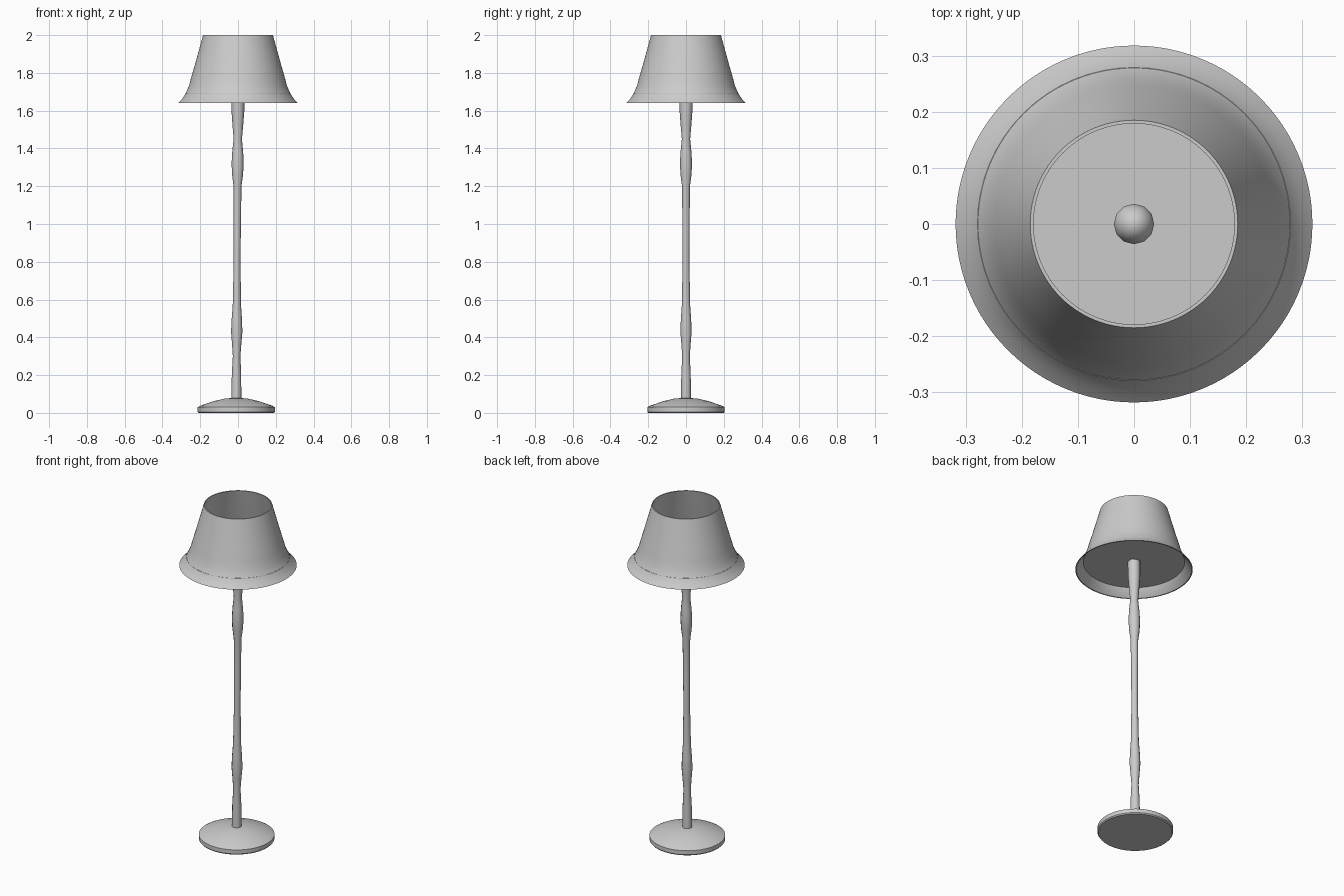
import bpy, bmesh, math

if "Cube" in bpy.data.objects:
    bpy.data.objects.remove(bpy.data.objects["Cube"])


def lathe(name, profile, sides, closed=False, angle=30, centre=lambda z: 0.0):
    """Revolve (radius, z) points around z; centre(z) gives the x offset of the axis."""
    bm = bmesh.new()
    rings = []
    for r, z in profile:
        n = 1 if r == 0 else sides
        rings.append([bm.verts.new((centre(z) + r * math.cos(2 * math.pi * i / sides),
                                    r * math.sin(2 * math.pi * i / sides), z))
                      for i in range(n)])
    pairs = list(zip(rings, rings[1:]))
    if closed:
        pairs.append((rings[-1], rings[0]))
    for a, b in pairs:
        for i in range(sides):
            j = (i + 1) % sides
            quad = [a[i % len(a)], a[j % len(a)], b[j % len(b)], b[i % len(b)]]
            bm.faces.new(list(dict.fromkeys(quad)))
    bmesh.ops.recalc_face_normals(bm, faces=bm.faces)
    mesh = bpy.data.meshes.new(name)
    bm.to_mesh(mesh)
    bm.free()
    obj = bpy.data.objects.new(name, mesh)
    bpy.context.collection.objects.link(obj)
    bpy.ops.object.select_all(action='DESELECT')
    obj.select_set(True)
    bpy.context.view_layer.objects.active = obj
    bpy.ops.object.shade_smooth_by_angle(angle=math.radians(angle))
    return obj


# The stem leans very slightly, so the foot sits just off centre
def lean(z):
    return -0.009 * (1 - z / 1.69)


# Domed foot
lathe("base", [(0, 0), (0.2, 0), (0.205, 0.006), (0.205, 0.03), (0.19, 0.038),
               (0.12, 0.062), (0.06, 0.076), (0, 0.08)], 64, centre=lambda z: -0.009)

# Turned stem
lathe("stem", [(0, 0.07), (0.026, 0.07), (0.025, 0.2), (0.02, 0.3), (0.025, 0.37),
               (0.03, 0.43), (0.027, 0.5), (0.022, 0.57), (0.018, 0.8), (0.019, 1.0),
               (0.021, 1.2), (0.029, 1.26), (0.032, 1.32), (0.029, 1.38), (0.022, 1.45),
               (0.029, 1.53), (0.034, 1.6), (0.035, 1.69), (0, 1.69)], 12, angle=40,
      centre=lean)

# Round bulb tip above the diffuser
lathe("bulb", [(0, 1.685), (0.036, 1.685), (0.036, 1.73), (0.031, 1.748),
               (0.02, 1.762), (0.007, 1.768), (0, 1.768)], 12, angle=50)

# Flat diffuser inside the shade
lathe("diffuser", [(0, 1.686), (0.279, 1.686), (0.279, 1.69), (0, 1.69)], 64)

# Flared shade with a thin wall, open top and bottom
outer = [(0.318, 1.64), (0.298, 1.66), (0.278, 1.69), (0.26, 1.73), (0.248, 1.775),
         (0.229, 1.84), (0.207, 1.92), (0.185, 2.0)]
inner = [(r - 0.006, z) for r, z in reversed(outer)]
lathe("shade", outer + inner, 96, closed=True)
